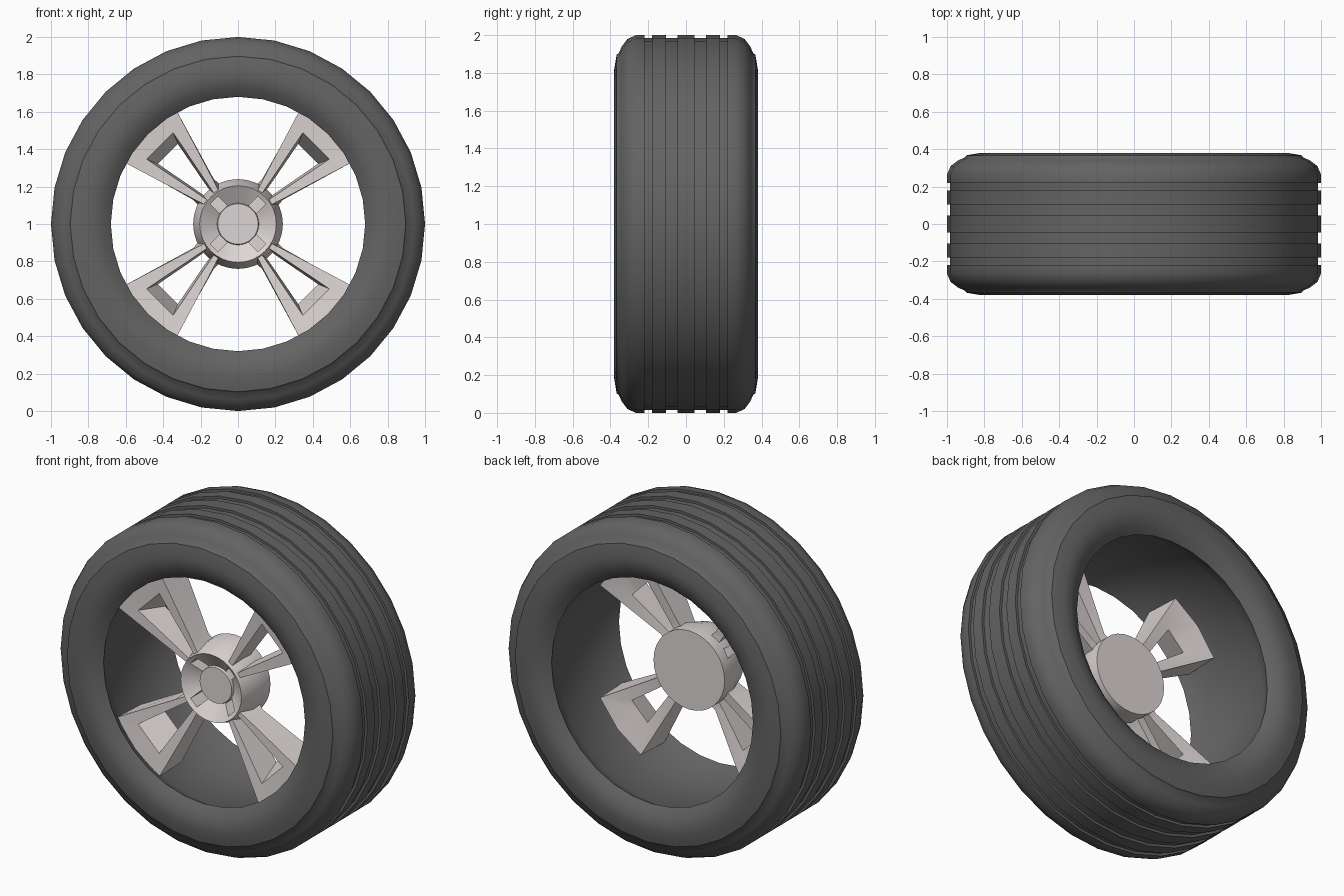
import bpy, bmesh, math
from mathutils import Vector

if "Cube" in bpy.data.objects:
    bpy.data.objects.remove(bpy.data.objects["Cube"])

CENTRE = Vector((0, 0, 1))
SEG = 32


def material(name, rgb):
    m = bpy.data.materials.new(name)
    m.diffuse_color = (*rgb, 1)
    m.use_nodes = True
    m.node_tree.nodes["Principled BSDF"].inputs["Base Color"].default_value = m.diffuse_color
    return m


rubber = material("rubber", (0.125, 0.125, 0.125))
alloy = material("alloy", (0.72, 0.67, 0.66))


def finish(name, bm, mat, angle=30):
    bmesh.ops.remove_doubles(bm, verts=bm.verts, dist=1e-5)
    bmesh.ops.recalc_face_normals(bm, faces=bm.faces)
    me = bpy.data.meshes.new(name)
    bm.to_mesh(me)
    bm.free()
    ob = bpy.data.objects.new(name, me)
    bpy.context.collection.objects.link(ob)
    if mat:
        me.materials.append(mat)
    bpy.ops.object.select_all(action='DESELECT')
    ob.select_set(True)
    bpy.context.view_layer.objects.active = ob
    if angle:
        bpy.ops.object.shade_smooth_by_angle(angle=math.radians(angle))
    return ob


def lathe(name, profile, mat, closed):
    """Spin (y, radius) points about the wheel axle."""
    bm = bmesh.new()
    rings = []
    for k in range(SEG):
        a = 2 * math.pi * k / SEG
        rings.append([bm.verts.new(CENTRE + Vector((r * math.cos(a), y, r * math.sin(a))))
                      for y, r in profile])
    n = len(profile)
    for k in range(SEG):
        p, q = rings[k], rings[(k + 1) % SEG]
        for i in range(n if closed else n - 1):
            j = (i + 1) % n
            bm.faces.new((p[i], p[j], q[j], q[i]))
    if not closed:
        bm.faces.new([r[0] for r in rings])
        bm.faces.new([r[-1] for r in rings])
    return finish(name, bm, mat, 35)


def radial(ang, u, v, y):
    """Point at distance u along a spoke direction, v across it."""
    c, s = math.cos(ang), math.sin(ang)
    return CENTRE + Vector((u * c - v * s, y, u * s + v * c))


# tyre: grooved tread, rounded sidewall, hollow inside
half = [(.045, 1), (.045, .985), (.105, .985), (.105, 1), (.18, 1), (.18, .985),
        (.22, .985), (.22, 1), (.265, 1), (.31, .98), (.34, .94), (.357, .903),
        (.367, .897), (.371, .875), (.38, .82), (.376, .77), (.357, .722),
        (.325, .68), (.22, .735)]
lathe("tyre", half + [(-y, r) for y, r in reversed(half)], rubber, True)

# hub: tapered drum with a dished front and a flat centre cap
hub = lathe("hub", [(-.03, .24), (-.15, .24), (-.26, .205),
                    (-.20, .112), (-.215, .108)], alloy, False)

# four bolt pockets cut in the dish
ANGLES = [math.radians(45 + 90 * k) for k in range(4)]
bm = bmesh.new()
for ang in ANGLES:
    box = bmesh.ops.create_cube(bm, size=1)["verts"]
    for v in box:
        v.co = radial(ang, .145 + v.co.x * .07, v.co.z * .06, -.21 + v.co.y * .2)
cutter = finish("pocket_cutter", bm, None, 0)
mod = hub.modifiers.new("pockets", 'BOOLEAN')
mod.operation = 'DIFFERENCE'
mod.object = cutter
bpy.context.view_layer.objects.active = hub
bpy.ops.object.modifier_apply(modifier=mod.name)
bpy.data.objects.remove(cutter)


# spokes: forked arms around a tapering slot, with a wider root behind
def loop(bm, ang, pts, tip):
    """Mirror (u, half width, y) points across the spoke, with a tip point between."""
    full = [(u, -w, y) for u, w, y in pts] + [tip] + [(u, w, y) for u, w, y in reversed(pts)]
    return [bm.verts.new(radial(ang, *p)) for p in full]


for i, ang in enumerate(ANGLES):
    bm = bmesh.new()
    loops = [
        loop(bm, ang, [(.19, .05, -.24), (.28, .079, -.245), (.68, .202, -.275)], (.71, 0, -.275)),
        loop(bm, ang, [(.20, .023, -.24), (.28, .039, -.243), (.59, .10, -.265)], (.59, 0, -.265)),
        loop(bm, ang, [(.22, .018, -.10), (.29, .03, -.10), (.53, .075, -.09)], (.53, 0, -.09)),
        loop(bm, ang, [(.19, .08, -.09), (.26, .078, -.10), (.68, .195, -.055)], (.71, 0, -.055))]
    for a in range(4):
        p, q = loops[a], loops[(a + 1) % 4]
        for k in range(7):
            m = (k + 1) % 7
            bm.faces.new((p[k], p[m], q[m], q[k]))
    finish(f"spoke_{i + 1}", bm, alloy, 20)
